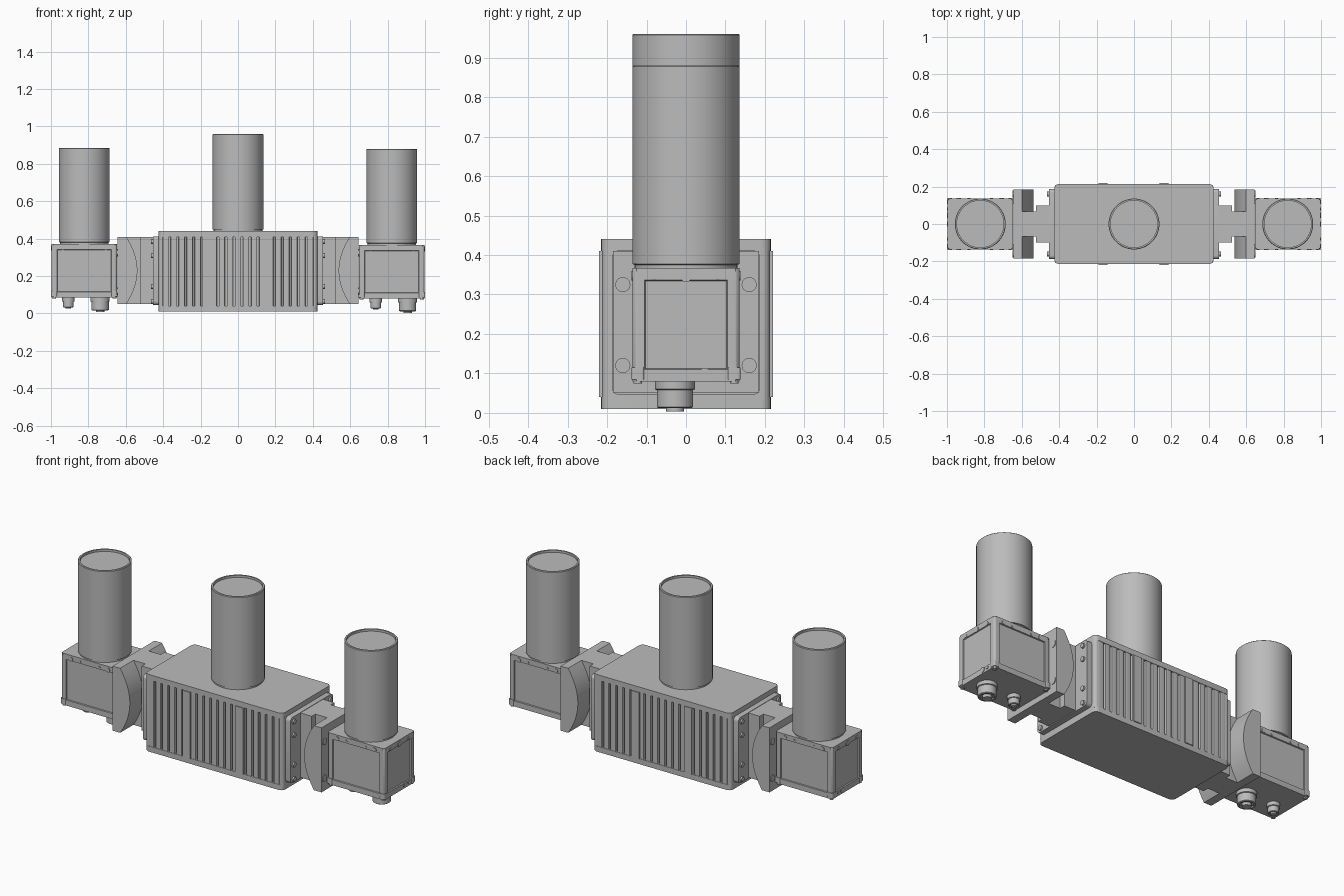
import bpy, bmesh, math
from mathutils import Matrix, Vector

if "Cube" in bpy.data.objects:
    bpy.data.objects.remove(bpy.data.objects["Cube"])

GREY = (0.5, 0.5, 0.5, 1)
metal = bpy.data.materials.new("satin grey")
metal.use_nodes = True
metal.diffuse_color = GREY
metal.node_tree.nodes["Principled BSDF"].inputs["Base Color"].default_value = GREY


def finish(name, bm):
    """Turn a bmesh into an object, smooth with sharp edges kept."""
    bmesh.ops.recalc_face_normals(bm, faces=bm.faces)
    for f in bm.faces:
        f.smooth = True
    for e in bm.edges:
        e.smooth = len(e.link_faces) == 2 and e.calc_face_angle() < 0.5
    mesh = bpy.data.meshes.new(name)
    bm.to_mesh(mesh)
    bm.free()
    mesh.materials.append(metal)
    obj = bpy.data.objects.new(name, mesh)
    bpy.context.collection.objects.link(obj)
    return obj


def box(name, xs, ys, zs, radius=0, axis=2, panels=False):
    """Box between limits, rounded along one axis, with optional sunk side panels."""
    bm = bmesh.new()
    bmesh.ops.create_cube(bm, size=1)
    for v in bm.verts:
        v.co = Vector([a[0] if c < 0 else a[1] for c, a in zip(v.co, (xs, ys, zs))])
    if panels:
        sides = [f for f in bm.faces if abs(f.normal.z) < 0.5]
        bmesh.ops.inset_individual(bm, faces=sides, thickness=0.043, depth=0)
        bmesh.ops.inset_individual(bm, faces=sides, thickness=0.003, depth=-0.006)
    if radius:
        edges = [e for e in bm.edges if len(e.link_faces) == 2
                 and e.calc_face_angle() > 1.5
                 and abs((e.verts[1].co - e.verts[0].co).normalized()[axis]) > 0.99]
        bmesh.ops.bevel(bm, geom=edges, offset=radius, segments=5, profile=0.5,
                        affect='EDGES')
    return finish(name, bm)


def rod(name, centre, radius, length, axis='Z', sides=24):
    """Cylinder centred on a point and lying along an axis."""
    turn = {'X': Matrix.Rotation(math.pi / 2, 4, 'Y'),
            'Y': Matrix.Rotation(math.pi / 2, 4, 'X'),
            'Z': Matrix.Identity(4)}[axis]
    bm = bmesh.new()
    bmesh.ops.create_cone(bm, cap_ends=True, segments=sides, radius1=radius,
                          radius2=radius, depth=length,
                          matrix=Matrix.Translation(centre) @ turn)
    return finish(name, bm)


def lathe(name, x, y, profile, sides=64):
    """Spin a radius/height profile about a vertical line."""
    bm = bmesh.new()
    verts = [bm.verts.new((x + r, y, z)) for r, z in profile]
    edges = [bm.edges.new(pair) for pair in zip(verts, verts[1:])]
    bmesh.ops.spin(bm, geom=verts + edges, cent=(x, y, 0), axis=(0, 0, 1),
                   angle=2 * math.pi, steps=sides)
    bmesh.ops.remove_doubles(bm, verts=bm.verts, dist=1e-5)
    return finish(name, bm)


def lens(name, x, bottom, top):
    """Tube with a narrow neck, thin rim and recessed cover."""
    lathe(name, x, 0, [(0, bottom), (0.13, bottom), (0.13, bottom + 0.01),
                       (0.136, bottom + 0.012), (0.136, top - 0.003), (0.133, top),
                       (0.125, top), (0.125, top - 0.012), (0, top - 0.012)])


def flange(name, side):
    """Mounting flange bulging towards the middle housing."""
    arc = []
    for i in range(17):
        t = i / 8 - 1
        arc.append((0.538 + 0.06 * t * t, 0.23 + 0.18 * t))
    outline = arc + [(0.645, 0.41), (0.645, 0.05)]
    bm = bmesh.new()
    face = bm.faces.new([bm.verts.new((side * x, -0.185, z)) for x, z in outline])
    grown = bmesh.ops.extrude_face_region(bm, geom=[face])["geom"]
    bmesh.ops.translate(bm, vec=(0, 0.37, 0),
                        verts=[v for v in grown if isinstance(v, bmesh.types.BMVert)])
    return finish(name, bm)


# Middle housing: core between a top cap and a base plate
box("housing_core", (-0.405, 0.405), (-0.195, 0.195), (0.03, 0.42))
box("housing_cap", (-0.425, 0.425), (-0.215, 0.215), (0.41, 0.44), 0.025)
box("housing_base", (-0.425, 0.425), (-0.215, 0.215), (0.01, 0.04), 0.025)
lens("middle_lens", 0, 0.438, 0.96)

# Cooling fins and wider clamp pads on both long sides
PITCH = 0.043
for side, label in ((-1, "front"), (1, "back")):
    for i in range(19):
        x = (i - 9) * PITCH
        ys = sorted((side * 0.19, side * 0.213))
        box(f"{label}_fin_{i}", (x - 0.0165, x + 0.0165), ys, (0.035, 0.415), 0.004)
    for x in (-0.165, 0.16):
        ys = sorted((side * 0.19, side * 0.22))
        box(f"{label}_clamp_pad", (x - 0.024, x + 0.024), ys, (0.04, 0.41))

# Brackets joining the housing to the end units
for side, label in ((-1, "right"), (1, "left")):
    span = lambda a, b: sorted((side * a, side * b))
    box(f"{label}_corner_posts", span(0.39, 0.425), (-0.213, 0.213), (0.035, 0.415), 0.02)
    box(f"{label}_end_plate", span(0.40, 0.455), (-0.188, 0.188), (0.045, 0.412), 0.02, 0)
    box(f"{label}_bracket_web", span(0.45, 0.525), (-0.1, 0.1), (0.05, 0.41))
    box(f"{label}_bracket_neck", span(0.52, 0.61), (-0.068, 0.068), (0.05, 0.41))
    flange(f"{label}_bracket_flange", side)
    for y in (-0.16, 0.16):
        for z in (0.065, 0.145, 0.31, 0.385):
            rod(f"{label}_plate_bolt", (side * 0.457, y, z), 0.013, 0.014, 'X', 16)
        for z in (0.12, 0.325):
            rod(f"{label}_flange_bolt", (side * 0.645, y, z), 0.019, 0.008, 'X')


def end_unit(label, cx, outward, lift):
    """Boxy end unit with lens, screws and two connectors below."""
    low, high = 0.08 + lift, 0.367 + lift
    box(f"{label}_unit_body", (cx - 0.175, cx + 0.175), (-0.135, 0.135), (low, high),
        0.01, 2, True)
    lens(f"{label}_lens", cx, high - 0.002, 0.88 + lift)
    # Corner bosses and their screws
    for sx in (-1, 1):
        for sy in (-1, 1):
            x, y = cx + sx * 0.162, sy * 0.122
            box(f"{label}_corner_boss", (x - 0.016, x + 0.016), (y - 0.016, y + 0.016),
                (low + 0.005, low + 0.035), 0.006)
            rod(f"{label}_corner_screw", (x, y, low), 0.011, 0.012, 'Z', 16)
    # Face screws along the upper and lower edges
    for sy in (-1, 1):
        for dx, r in ((-0.115, 0.012), (-0.06, 0.007), (0.06, 0.007), (0.115, 0.012)):
            rod(f"{label}_side_screw", (cx + dx, sy * 0.135, high - 0.02), r, 0.006, 'Y', 16)
    outer = cx + outward * 0.175
    for y, z, r in ((-0.08, 0.345, 0.009), (0, 0.345, 0.014), (0.08, 0.345, 0.009),
                    (0.047, 0.1, 0.014), (0.08, 0.1, 0.009)):
        rod(f"{label}_outer_screw", (outer, y, z + lift), r, 0.006, 'X', 16)
    # Large and small cable connectors
    for size, dx, r, end in (("large", 0.085, 0.046, 0.012), ("small", -0.085, 0.028, 0.027)):
        x, y, z = cx + dx, -0.028, end + lift
        lathe(f"{label}_{size}_connector", x, y,
              [(0, low + 0.01), (r + 0.005, low + 0.01), (r + 0.005, low - 0.02),
               (r, low - 0.022), (r, z + 0.003), (r - 0.004, z), (r * 0.75, z),
               (r * 0.75, z + 0.008), (0, z + 0.008)], 32)
        rod(f"{label}_{size}_connector_pins", (x, y, z + 0.002), r * 0.5,
            0.022 if size == "large" else 0.014, 'Z', 16)


end_unit("right", -0.822, -1, 0.005)
end_unit("left", 0.822, 1, 0)
